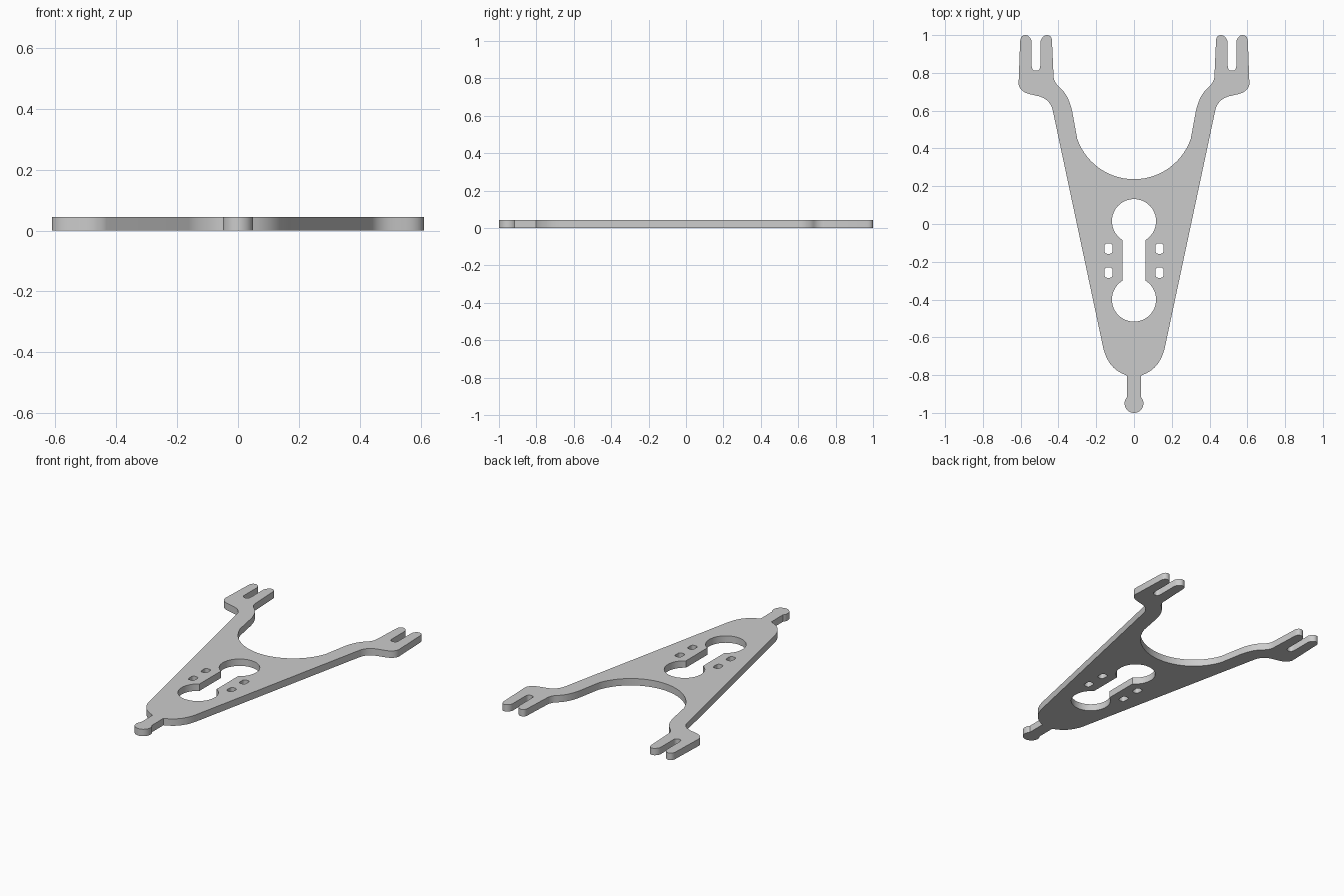
import bpy
from math import sin, cos, radians

if "Cube" in bpy.data.objects:
    bpy.data.objects.remove(bpy.data.objects["Cube"])

THICK = 0.044


def arc(cx, cy, r, a0, a1, n=16):
    angs = [radians(a0 + (a1 - a0) * i / n) for i in range(n + 1)]
    return [(cx + r * cos(a), cy + r * sin(a)) for a in angs]


def bend(a, c, b, n=7):
    """Rounded corner from a to b, pulled towards c."""
    ts = [i / n for i in range(n + 1)]
    return [tuple((1 - t) ** 2 * p + 2 * t * (1 - t) * q + t * t * r
                  for p, q, r in zip(a, c, b)) for t in ts]


def mirrored(half):
    """Close a right-hand half outline across x = 0."""
    return half + [(-x, y) for x, y in reversed(half) if abs(x) > 1e-5]


def rounded_hole(cx, cy, w, h, r):
    pts = []
    for k, (sx, sy) in enumerate([(1, 1), (-1, 1), (-1, -1), (1, -1)]):
        pts += arc(cx + sx * (w / 2 - r), cy + sy * (h / 2 - r), r, 90 * k, 90 * k + 90, 4)
    return pts


# Right half of the outline, from the bottom knob round to the top notch
half = arc(0, -0.95, 0.05, -90, 40.5)
half += bend((0.038, -0.802), (0.135, -0.77), (0.162, -0.66))       # lower shoulder
half += bend((0.432, 0.61), (0.45, 0.668), (0.52, 0.68))            # arm to fork
half += bend((0.55, 0.687), (0.605, 0.70), (0.611, 0.74))
half += bend((0.603, 0.965), (0.602, 1.0), (0.575, 1.0), 5)         # outer prong
half += bend((0.57, 1.0), (0.55, 0.995), (0.542, 0.968), 4)
half += bend((0.542, 0.84), (0.542, 0.812), (0.522, 0.812), 4)      # slot
half += bend((0.515, 0.812), (0.496, 0.812), (0.496, 0.84), 4)
half += bend((0.496, 0.968), (0.485, 0.995), (0.465, 1.0), 4)       # inner prong
half += bend((0.46, 1.0), (0.434, 1.0), (0.434, 0.965), 5)
half += bend((0.426, 0.785), (0.425, 0.75), (0.395, 0.725))         # fork to arm
half += bend((0.39, 0.72), (0.345, 0.68), (0.327, 0.595))
half += arc(0, 0.555, 0.318, -19, -90, 14)                          # central notch

# Keyhole opening and four small slots
keyhole = mirrored(arc(0, -0.40, 0.117, -90, 59) + arc(0, 0.015, 0.117, -59, 90))
loops = [mirrored(half), keyhole]
for x in (-0.135, 0.135):
    for y in (-0.13, -0.257):
        loops.append(rounded_hole(x, y, 0.042, 0.056, 0.015))

# Flat plate: filled 2D curve extruded to thickness
curve = bpy.data.curves.new("bracket_plate", 'CURVE')
curve.dimensions = '2D'
curve.fill_mode = 'BOTH'
curve.extrude = THICK / 2
for pts in loops:
    s = curve.splines.new('POLY')
    s.points.add(len(pts) - 1)
    for p, (x, y) in zip(s.points, pts):
        p.co = (x, y, 0, 1)
    s.use_cyclic_u = True

plate = bpy.data.objects.new("bracket_plate", curve)
plate.location.z = THICK / 2
bpy.context.collection.objects.link(plate)
bpy.context.view_layer.objects.active = plate
plate.select_set(True)
bpy.ops.object.convert(target='MESH')
plate = bpy.context.object
bpy.ops.object.mode_set(mode='EDIT')
bpy.ops.mesh.select_all(action='SELECT')
bpy.ops.mesh.remove_doubles(threshold=0.0002)
bpy.ops.mesh.normals_make_consistent(inside=False)
bpy.ops.object.mode_set(mode='OBJECT')
bpy.ops.object.shade_smooth_by_angle(angle=radians(30))
